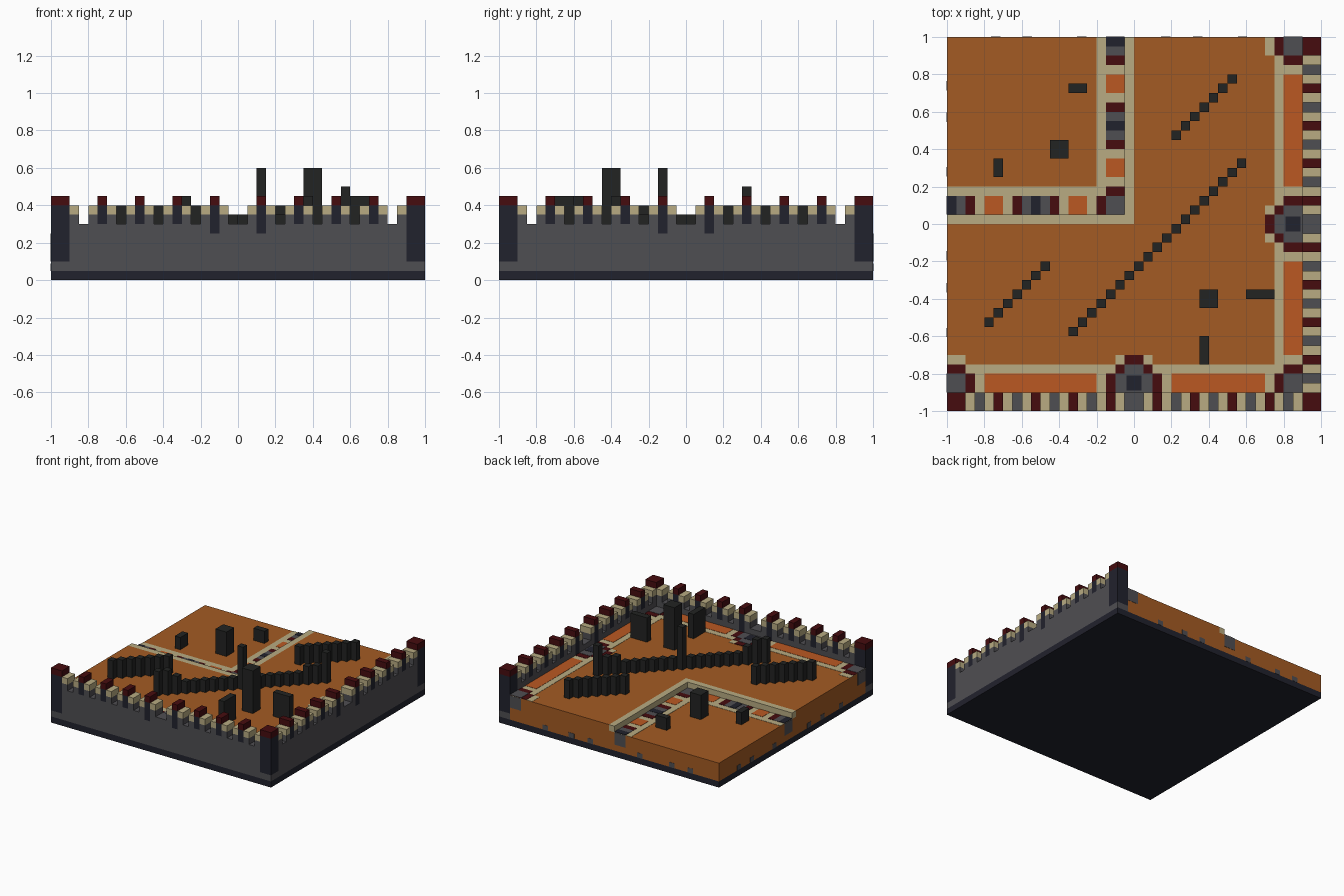
import bpy
import bmesh

cube = bpy.data.objects.get("Cube")
if cube:
    bpy.data.objects.remove(cube)


def linear(c):
    c /= 255
    return c / 12.92 if c <= 0.04045 else ((c + 0.055) / 1.055) ** 2.4


def material(name, r, g, b):
    m = bpy.data.materials.new(name)
    col = (linear(r), linear(g), linear(b), 1)
    m.use_nodes = True
    m.diffuse_color = col
    bsdf = m.node_tree.nodes["Principled BSDF"]
    bsdf.inputs["Base Color"].default_value = col
    bsdf.inputs["Roughness"].default_value = 1
    return m


EARTH = material("earth_orange", 164, 91, 35)
BRIGHT = material("bright_orange", 187, 88, 34)
TAN = material("sand_tan", 184, 171, 130)
RED = material("dark_red", 70, 12, 15)
GREY = material("stone_grey", 79, 78, 82)
NAVY = material("navy_stone", 33, 34, 45)
BLACK = material("charcoal", 34, 35, 34)

parts = {}


def box(part, mat, x0, x1, y0, y1, z0, z1, mirror=True):
    """Collect a block and its reflection across the falling diagonal."""
    blocks = parts.setdefault((part, mat), [])
    blocks.append((x0, x1, y0, y1, z0, z1))
    if mirror:
        blocks.append((-y1, -y0, -x1, -x0, z0, z1))


def plate(part, mat, x0, x1, y0, y1, floor, level, mirror=True):
    box(part, mat, x0, x1, y0, y1, floor, floor + 0.002 * level, mirror)


U = 0.05     # block size
HIGH = 0.25  # outer floor
LOW = 0.2    # inner floor

# Base slab and the two floor levels
box("base_slab", NAVY, -1, 1, -1, 1, 0, U, False)
box("outer_floor", EARTH, -1, 0, -0.9, 0, U, HIGH)
box("outer_floor", EARTH, 0, 0.9, -0.9, 0, U, HIGH, False)
box("inner_floor", EARTH, -1, 0, 0, 1, U, LOW, False)

# Raised kerb between the levels
box("kerb", TAN, -1, -U, 0, U, LOW, HIGH)
box("kerb", TAN, -U, 0, 0, U, LOW, HIGH, False)

# Outer walls
box("wall", GREY, -0.9, 0.9, -1, -0.9, U, HIGH)
for a, b in ((-0.9, -0.15), (-0.1, 0.1), (0.15, 0.9)):
    box("wall", GREY, a, b, -1, -0.9, HIGH, 0.3)
for s in (-0.125, 0.125):
    box("wall_column", NAVY, s - U / 2, s + U / 2, -1, -0.9, HIGH, 0.3)

# Battlements: a red-capped column between two tan blocks
for side in (-1, 1):
    for k in range(4):
        c = side * (0.125 + 0.2 * k)
        h = U / 2
        box("wall_column", NAVY, c - h, c + h, -1, -0.9, 0.3, 0.4)
        box("column_cap", RED, c - h, c + h, -1, -0.9, 0.4, 0.45)
        for d in (-U, U):
            box("merlon_foot", GREY, c + d - h, c + d + h, -1, -0.9, 0.3, 0.35)
            box("merlon_top", TAN, c + d - h, c + d + h, -1, -0.9, 0.35, 0.4)
    # Tan block beside each corner post
    a, b = sorted((side * 0.85, side * 0.9))
    box("merlon_foot", GREY, a, b, -1, -0.9, 0.3, 0.35)
    box("merlon_top", TAN, a, b, -1, -0.9, 0.35, 0.4)

# Corner posts
for x, mirror in ((-1, True), (0.9, False)):
    for mat, name, z0, z1 in ((GREY, "post_foot", U, 0.1),
                              (NAVY, "corner_post", 0.1, 0.4),
                              (RED, "post_cap", 0.4, 0.45)):
        box(name, mat, x, x + 0.1, -1, -0.9, z0, z1, mirror)

# Paving along the outer walls
plate("wall_paving", TAN, -1, 0.75, -0.9, -0.75, HIGH, 1)
plate("wall_paving", TAN, 0.75, 0.9, -0.9, -0.75, HIGH, 1, False)
for a, b in ((-0.8, -0.2), (0.2, 0.7)):
    plate("bright_panel", BRIGHT, a, b, -0.9, -0.8, HIGH, 2)

# Tower footprints at the wall centres
plate("wall_paving", TAN, -0.1, 0.1, -0.75, -0.7, HIGH, 1)
plate("tower_ring", RED, -0.15, 0.15, -0.9, -0.8, HIGH, 2)
plate("tower_ring", RED, -0.1, 0.1, -0.8, -0.75, HIGH, 2)
plate("tower_ring", RED, -U, U, -0.75, -0.7, HIGH, 2)
plate("tower_floor", GREY, -0.1, 0.1, -0.9, -0.8, HIGH, 3)
plate("tower_floor", GREY, -U, U, -0.8, -0.75, HIGH, 3)
plate("tower_well", NAVY, -0.04, 0.04, -0.89, -0.81, HIGH, 4)

# Tower footprints at the corners
plate("wall_paving", TAN, -1, -0.9, -0.75, -0.7, HIGH, 1)
plate("tower_ring", RED, -1, -0.85, -0.9, -0.8, HIGH, 2)
plate("tower_ring", RED, -1, -0.9, -0.8, -0.75, HIGH, 2)
plate("tower_floor", GREY, -1, -0.9, -0.9, -0.8, HIGH, 3)
plate("tower_ring", RED, 0.75, 0.8, -0.9, -0.8, HIGH, 2)
plate("tower_floor", GREY, 0.8, 0.9, -0.9, -0.8, HIGH, 3, False)

# Patterned path on the inner floor
plate("inner_path", TAN, -1, -0.2, U, 0.2, LOW, 1)
plate("inner_path", TAN, -0.2, -U, U, 0.2, LOW, 1, False)
plate("path_tile", GREY, -0.15, -U, U, 0.15, LOW, 2, False)
for mat, a, b, level in ((RED, 0.15, 0.2, 2), (BRIGHT, 0.25, 0.35, 2),
                         (RED, 0.4, 0.45, 2), (GREY, 0.45, 0.6, 2),
                         (NAVY, 0.5, 0.55, 3), (RED, 0.6, 0.65, 2),
                         (BRIGHT, 0.7, 0.8, 2), (RED, 0.85, 0.9, 2),
                         (GREY, 0.9, 1, 2), (NAVY, 0.95, 1, 3)):
    plate("path_tile", mat, -b, -a, U, 0.15, LOW, level)

# Stone showing in the cut sides
for y in (-0.58, -0.34, -0.17, 0.28, 0.57, 0.74):
    box("side_stone", GREY, -1.002, -1, y - U / 2, y + U / 2, U, 0.09)
box("side_stone", GREY, -1.002, -1, U, 0.15, 0.1, LOW)
box("side_stone", GREY, -1.002, -1, -0.9, -0.8, 0.15, HIGH)

# Diagonal rows of pillars
for k in range(19):
    x, y = -0.35 + U * k, -0.6 + U * k
    top = 0.35 if 3 <= k <= 15 else 0.4
    top = {0: 0.45, 1: 0.45, 9: 0.6, 18: 0.5}.get(k, top)
    box("long_pillar_row", BLACK, x, x + U, y, y + U, HIGH, top, False)
for k in range(7):
    x, y = -0.8 + U * k, -0.55 + U * k
    box("short_pillar_row", BLACK, x, x + U, y, y + U, HIGH, 0.4)

# Free-standing blocks
box("tall_block", BLACK, 0.35, 0.45, -0.45, -0.35, HIGH, 0.6, False)
box("slab_block", BLACK, 0.35, 0.4, -0.75, -0.6, HIGH, 0.45)
box("inner_block", BLACK, -0.45, -0.35, 0.35, 0.45, LOW, 0.4, False)
box("small_block", BLACK, -0.35, -0.25, 0.7, 0.75, LOW, 0.3)

# One mesh per part and colour
for (name, mat), blocks in parts.items():
    bm = bmesh.new()
    for x0, x1, y0, y1, z0, z1 in blocks:
        verts = bmesh.ops.create_cube(bm, size=1)["verts"]
        bmesh.ops.scale(bm, vec=(x1 - x0, y1 - y0, z1 - z0), verts=verts)
        bmesh.ops.translate(bm, vec=((x0 + x1) / 2, (y0 + y1) / 2, (z0 + z1) / 2), verts=verts)
    mesh = bpy.data.meshes.new(name)
    bm.to_mesh(mesh)
    bm.free()
    mesh.materials.append(mat)
    bpy.context.collection.objects.link(bpy.data.objects.new(name, mesh))
